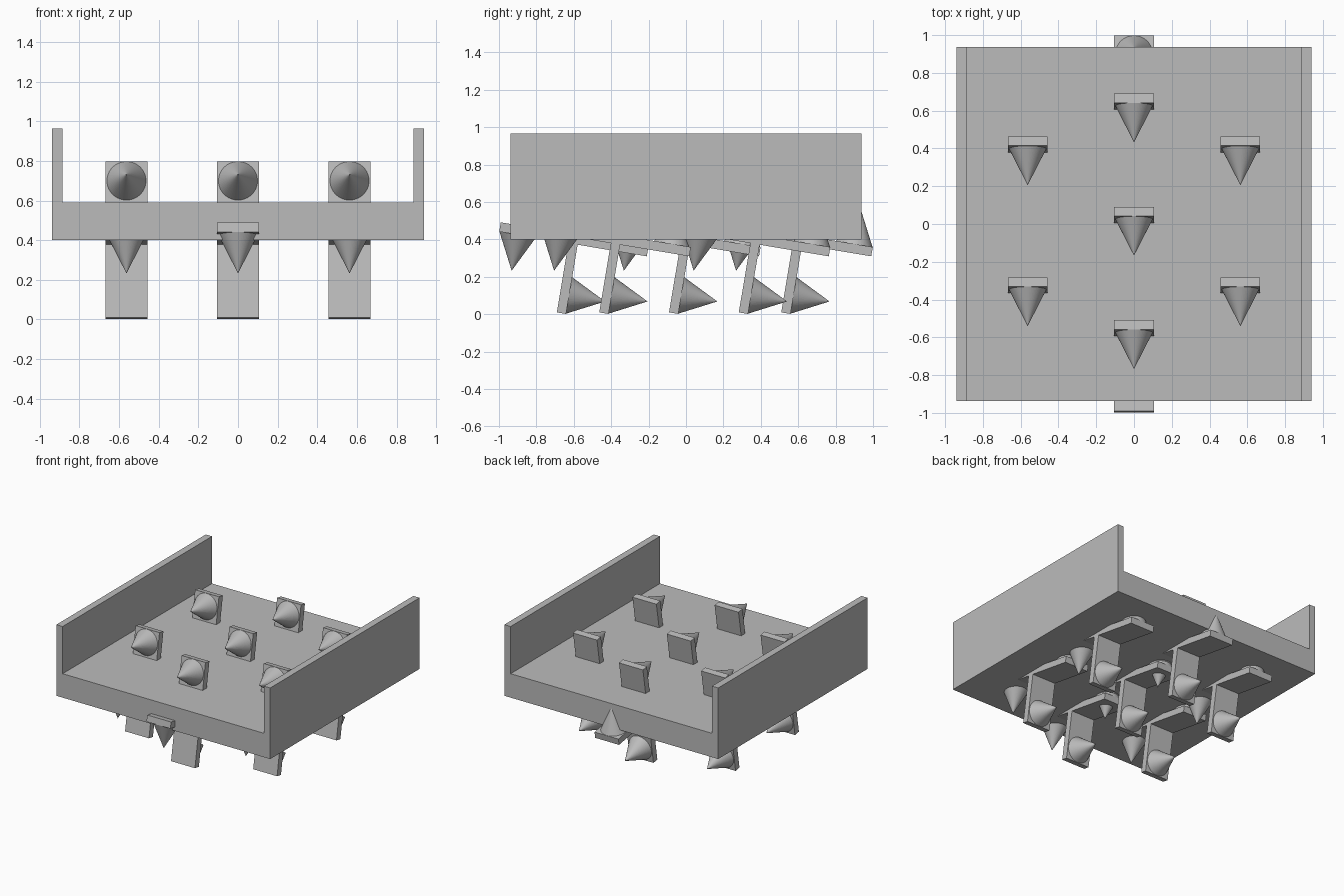
import bpy, bmesh, math
from mathutils import Matrix, Vector

if "Cube" in bpy.data.objects:
    bpy.data.objects.remove(bpy.data.objects["Cube"])

grey = bpy.data.materials.new("plain grey")
grey.diffuse_color = (0.5, 0.5, 0.5, 1)
grey.use_nodes = True
grey.node_tree.nodes["Principled BSDF"].inputs["Base Color"].default_value = grey.diffuse_color


def add_object(name, mesh):
    mesh.materials.append(grey)
    ob = bpy.data.objects.new(name, mesh)
    bpy.context.collection.objects.link(ob)
    return ob


def add_box(bm, size, centre, rot=Matrix.Identity(4)):
    m = rot @ Matrix.Translation(centre) @ Matrix.Diagonal((*size, 1))
    bmesh.ops.create_cube(bm, size=1, matrix=m)


# Tray: U-shaped profile extruded along y
W, T, D = 0.94, 0.885, 0.938
Z0, Z1, Z2 = 0.40, 0.59, 0.965
profile = [(-W, Z0), (W, Z0), (W, Z2), (T, Z2), (T, Z1), (-T, Z1), (-T, Z2), (-W, Z2)]
bm = bmesh.new()
face = bm.faces.new([bm.verts.new((x, -D, z)) for x, z in profile])
ext = bmesh.ops.extrude_face_region(bm, geom=[face])
bmesh.ops.translate(bm, vec=(0, 2 * D, 0),
                    verts=[v for v in ext["geom"] if isinstance(v, bmesh.types.BMVert)])
bmesh.ops.recalc_face_normals(bm, faces=bm.faces)
tray_mesh = bpy.data.meshes.new("tray")
bm.to_mesh(tray_mesh)
bm.free()
add_object("tray", tray_mesh)

# Spiked wheel: two crossed paddles, a cone near the end of each arm
ARM, THICK, WIDTH = 0.40, 0.05, 0.21
CONE_R, CONE_H, CONE_POS = 0.0985, 0.195, 0.30
tilt = Matrix.Rotation(math.radians(-9.5), 4, 'X')
bm = bmesh.new()
add_box(bm, (WIDTH, THICK, 2 * ARM), (0, 0, 0), tilt)
add_box(bm, (WIDTH, 2 * ARM, THICK), (0, 0, 0), tilt)
for k in range(4):
    m = (tilt @ Matrix.Rotation(k * math.pi / 2, 4, 'X')
         @ Matrix.Translation((0, THICK / 2 + CONE_H / 2, -CONE_POS))
         @ Matrix.Rotation(-math.pi / 2, 4, 'X'))
    bmesh.ops.create_cone(bm, cap_ends=True, segments=64, radius1=CONE_R,
                          radius2=0, depth=CONE_H, matrix=m)
wheel_mesh = bpy.data.meshes.new("spiked_wheel")
bm.to_mesh(wheel_mesh)
bm.free()
wheel_mesh.materials.append(grey)

# Wheels in three staggered columns
spots = [(0, -0.6), (0, 0), (0, 0.6)]
spots += [(x, y) for x in (-0.563, 0.563) for y in (-0.373, 0.373)]
for i, (x, y) in enumerate(spots):
    ob = bpy.data.objects.new(f"spiked_wheel_{i + 1}", wheel_mesh)
    ob.location = (x, y, 0.40)
    bpy.context.collection.objects.link(ob)
